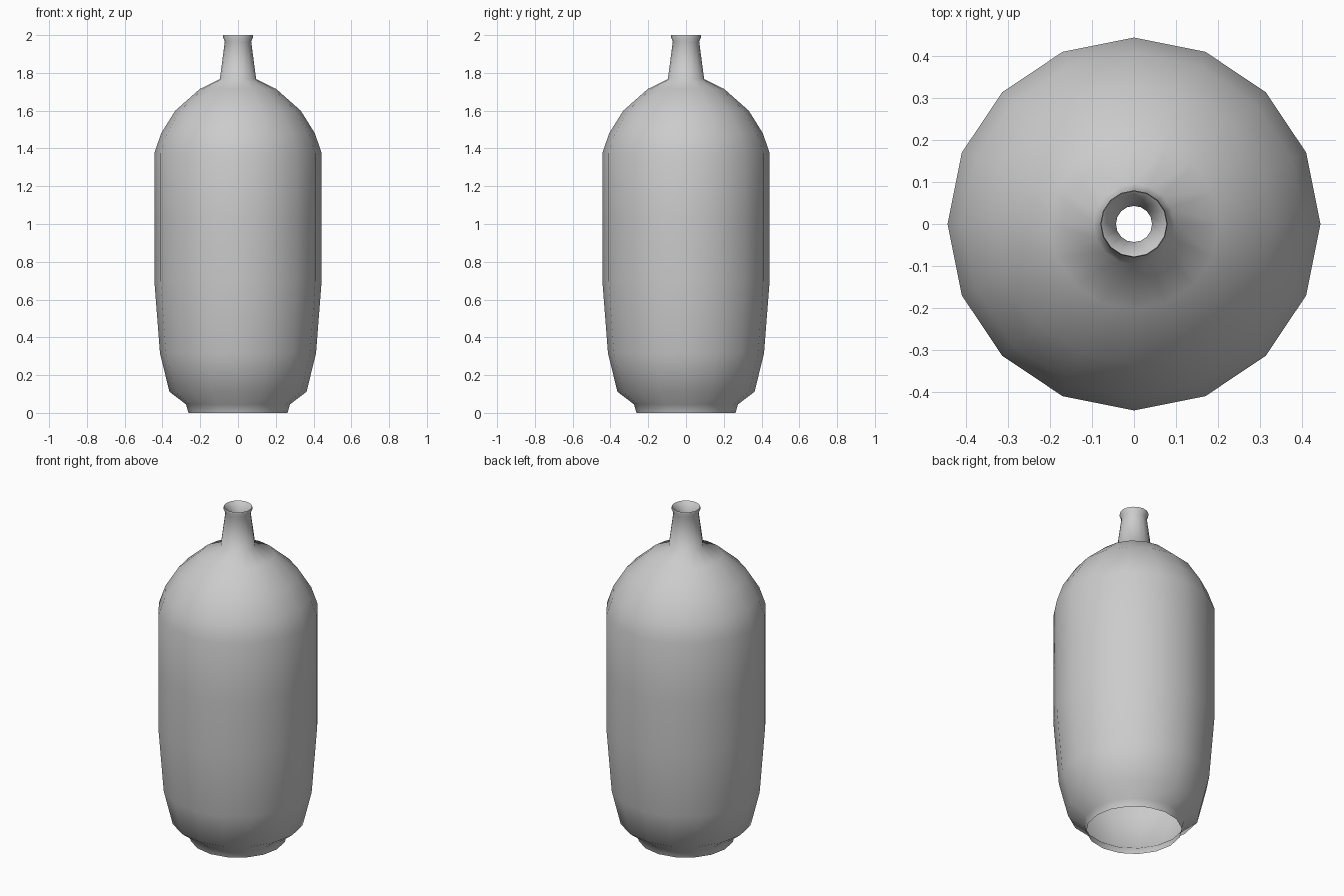
import bpy, bmesh
from math import cos, sin, pi, radians

if "Cube" in bpy.data.objects:
    bpy.data.objects.remove(bpy.data.objects["Cube"])

SIDES = 16


def lathe(name, profile):
    """Revolve an open (radius, height) profile around z."""
    bm = bmesh.new()
    rings = [[bm.verts.new((r * cos(2 * pi * i / SIDES), r * sin(2 * pi * i / SIDES), z))
              for i in range(SIDES)] for r, z in profile]
    for a, b in zip(rings, rings[1:]):
        for i in range(SIDES):
            j = (i + 1) % SIDES
            bm.faces.new((a[i], a[j], b[j], b[i]))
    mesh = bpy.data.meshes.new(name)
    bm.to_mesh(mesh)
    bm.free()
    obj = bpy.data.objects.new(name, mesh)
    bpy.context.collection.objects.link(obj)
    bpy.context.view_layer.objects.active = obj
    obj.select_set(True)
    bpy.ops.object.shade_smooth_by_angle(angle=radians(65))
    obj.select_set(False)
    return obj


# Bottle shell: foot, body, shoulder, neck, lip, then the narrowing throat inside
lathe("bottle", [
    (0.262, 0.0), (0.275, 0.045), (0.363, 0.112), (0.413, 0.315), (0.443, 0.70),
    (0.443, 1.03), (0.443, 1.375), (0.407, 1.48), (0.332, 1.60), (0.202, 1.715),
    (0.096, 1.767), (0.070, 1.965), (0.080, 1.99), (0.078, 2.0),
    (0.072, 1.995), (0.043, 1.94), (0.060, 1.767),
])
